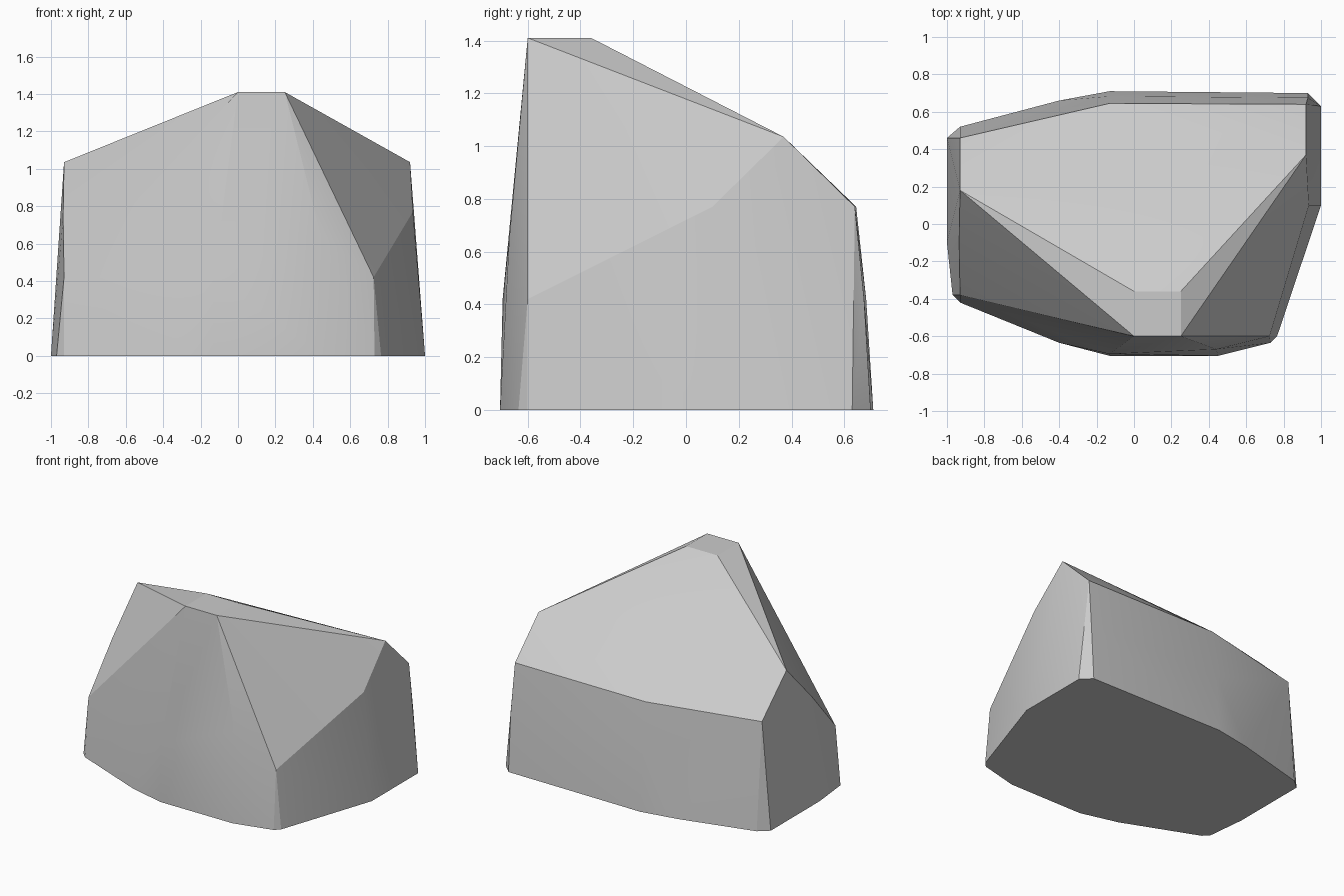
import bpy, bmesh
from math import radians

if "Cube" in bpy.data.objects:
    bpy.data.objects.remove(bpy.data.objects["Cube"])

# Faceted boulder: outline levels as height -> plan points, wrapped in a convex skin
levels = {
    # ground outline
    0.0: [(-1, .46), (-.93, .52), (-.4, .66), (-.13, .71), (.93, .70), (1, .63), (1, .10),
          (.765, -.6), (.73, -.635), (.45, -.705), (-.13, -.705), (-.4, -.635),
          (-.93, -.42), (-.97, -.38), (-1, -.1)],
    # belly of the front and back walls
    0.42: [(-.13, -.695), (-.93, -.38), (.725, -.6), (-.13, .683), (.93, .675)],
    0.65: [(.44, -.67)],
    # shoulder
    0.77: [(-.93, .46), (-.13, .645), (.92, .64), (.935, .10)],
    0.74: [(-.935, -.1)],
    # side peaks
    1.035: [(-.93, .18), (.92, .37)],
    # flat crown at the front
    1.41: [(0, -.6), (.25, -.6), (.25, -.36), (0, -.36)],
}

bm = bmesh.new()
for z, ring in levels.items():
    for x, y in ring:
        bm.verts.new((x, y, z))
hull = bmesh.ops.convex_hull(bm, input=bm.verts)
spare = {v for v in hull["geom_interior"] + hull["geom_unused"]
         if isinstance(v, bmesh.types.BMVert) and not v.link_faces}
bmesh.ops.delete(bm, geom=list(spare), context='VERTS')
bmesh.ops.dissolve_limit(bm, angle_limit=radians(1), verts=bm.verts, edges=bm.edges)
bmesh.ops.recalc_face_normals(bm, faces=bm.faces)

mesh = bpy.data.meshes.new("boulder")
bm.to_mesh(mesh)
bm.free()
boulder = bpy.data.objects.new("boulder", mesh)
bpy.context.collection.objects.link(boulder)

# Soft facets with crisp main ridges
bpy.context.view_layer.objects.active = boulder
boulder.select_set(True)
bpy.ops.object.shade_smooth_by_angle(angle=radians(20))
